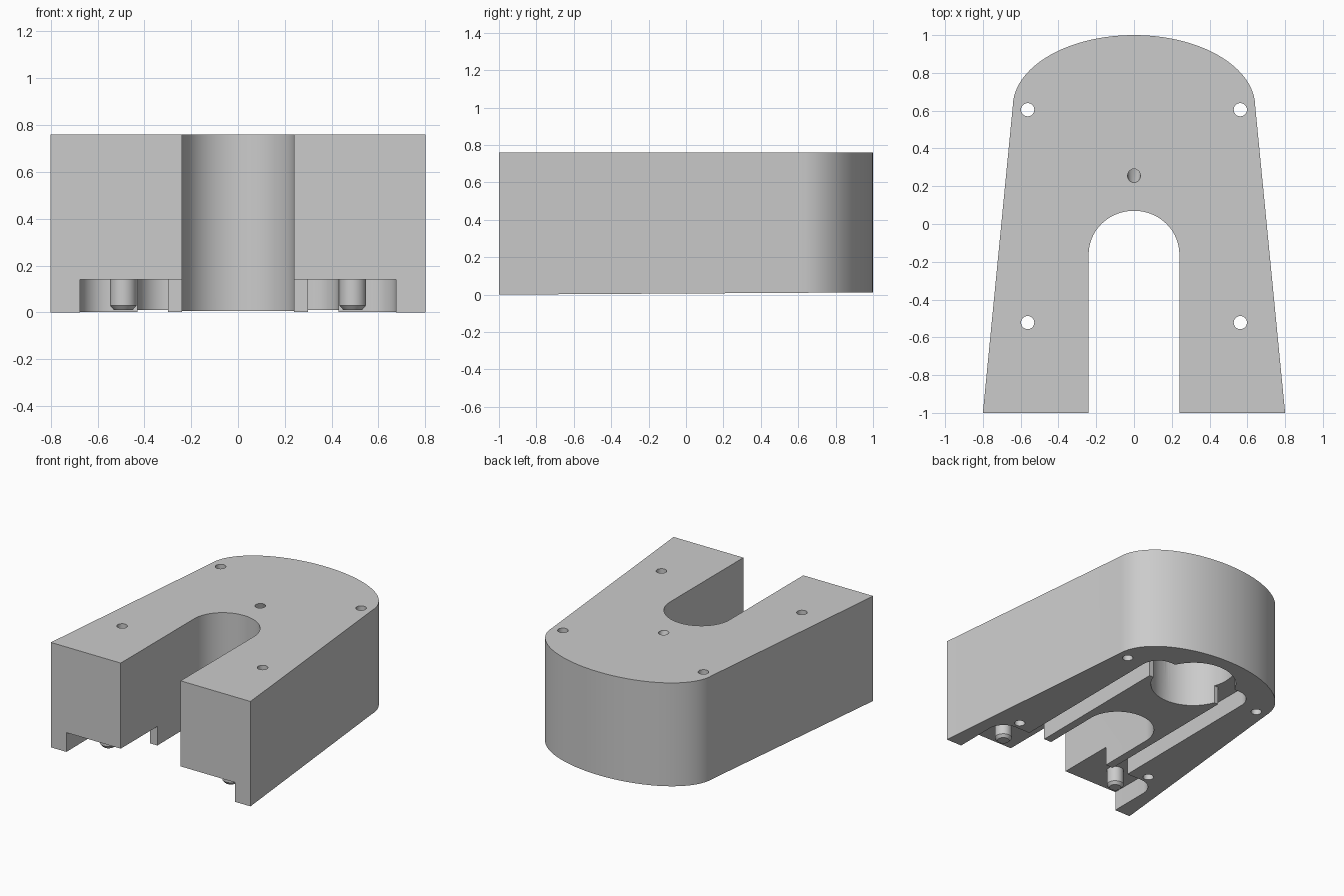
import bpy, bmesh, math
from mathutils import Vector

cube = bpy.data.objects.get("Cube")
if cube:
    bpy.data.objects.remove(cube, do_unlink=True)

HEIGHT = 0.76
RECESS = 0.14

grey = bpy.data.materials.new("matte_grey")
grey.use_nodes = True
COLOUR = (0.6, 0.6, 0.6, 1)
grey.diffuse_color = COLOUR
grey.node_tree.nodes["Principled BSDF"].inputs["Base Color"].default_value = COLOUR


def arc(cx, cy, rx, ry, start, end, steps):
    """Points along an elliptical arc, angles in degrees."""
    angles = [math.radians(start + (end - start) * i / steps) for i in range(steps + 1)]
    return [(cx + rx * math.cos(a), cy + ry * math.sin(a)) for a in angles]


def finish(name, bm):
    bmesh.ops.recalc_face_normals(bm, faces=bm.faces)
    mesh = bpy.data.meshes.new(name)
    bm.to_mesh(mesh)
    bm.free()
    mesh.materials.append(grey)
    obj = bpy.data.objects.new(name, mesh)
    bpy.context.collection.objects.link(obj)
    return obj


def prism(name, outline, bottom, top):
    """Extrude a flat outline between two heights."""
    bm = bmesh.new()
    face = bm.faces.new([bm.verts.new((x, y, bottom)) for x, y in outline])
    extruded = bmesh.ops.extrude_face_region(bm, geom=[face])["geom"]
    verts = [v for v in extruded if isinstance(v, bmesh.types.BMVert)]
    bmesh.ops.translate(bm, verts=verts, vec=(0, 0, top - bottom))
    return finish(name, bm)


def rod(name, start, end, radius, end_radius=None, sides=32):
    """Cylinder or cone between two points."""
    start, end = Vector(start), Vector(end)
    axis = end - start
    bm = bmesh.new()
    bmesh.ops.create_cone(bm, cap_ends=True, segments=sides, radius1=radius,
                          radius2=radius if end_radius is None else end_radius,
                          depth=axis.length)
    bmesh.ops.rotate(bm, verts=bm.verts, cent=(0, 0, 0),
                     matrix=Vector((0, 0, 1)).rotation_difference(axis).to_matrix())
    bmesh.ops.translate(bm, verts=bm.verts, vec=(start + end) / 2)
    return finish(name, bm)


def cut(target, cutter):
    cutter.hide_render = True
    mod = target.modifiers.new("cut", 'BOOLEAN')
    mod.operation = 'DIFFERENCE'
    mod.solver = 'EXACT'
    mod.object = cutter
    bpy.context.view_layer.objects.active = target
    bpy.ops.object.modifier_apply(modifier=mod.name)
    bpy.data.objects.remove(cutter, do_unlink=True)


def smooth(obj):
    bpy.ops.object.select_all(action='DESELECT')
    obj.select_set(True)
    bpy.context.view_layer.objects.active = obj
    bpy.ops.object.shade_smooth_by_angle(angle=math.radians(30))


# Horseshoe body: tapering legs, rounded back, round-ended front opening
outline = [(0.8, -1)] + arc(0, 0.62, 0.642, 0.38, 0, 180, 64) + [(-0.8, -1), (-0.24, -1)]
outline += arc(0, -0.16, 0.24, 0.23, 180, 0, 40) + [(0.24, -1)]
body = prism("horseshoe_body", outline, 0, HEIGHT)
# The underside rises very slightly towards the back
for v in body.data.vertices:
    if v.co.z < 0.1:
        v.co.z = 0.006 * (v.co.y + 1)

# Round pocket in the underside
cut(body, rod("pocket_cutter", (0, 0.62, -0.1), (0, 0.62, 0.5), 0.285, sides=64))

# Front recess, long channel and side opening into the pocket
channel = [(0.2, -1.1), (0.675, -1.1)]
channel += arc(0.55, -0.705, 0.125, 0.125, 0, 90, 12) + [(0.43, -0.58)]
channel += arc(0.30, 0.61, 0.13, 0.13, 0, 90, 12)
channel += [(0.1, 0.74), (0.1, 0.52), (0.30, 0.52), (0.30, -0.58), (0.2, -0.58)]
for side in (1, -1):
    cut(body, prism("channel_cutter", [(side * x, y) for x, y in channel], -0.1, RECESS))

# Screw holes through the full height
for x in (0.563, -0.563):
    for y in (0.605, -0.522):
        cut(body, rod("screw_hole_cutter", (x, y, -0.1), (x, y, 0.9), 0.035))

# Slanted cable hole from the top into the pocket
cut(body, rod("cable_hole_cutter", (0, 0.215, 0.87), (0, 0.42, 0.31), 0.034))
smooth(body)

# Locating pins with chamfered tips under the front legs
for side, label in ((1, "left"), (-1, "right")):
    x, y = side * 0.49, -0.78
    smooth(rod(label + "_pin", (x, y, RECESS + 0.01), (x, y, 0.03), 0.057))
    smooth(rod(label + "_pin_tip", (x, y, 0.03), (x, y, 0.01), 0.057, 0.04))
